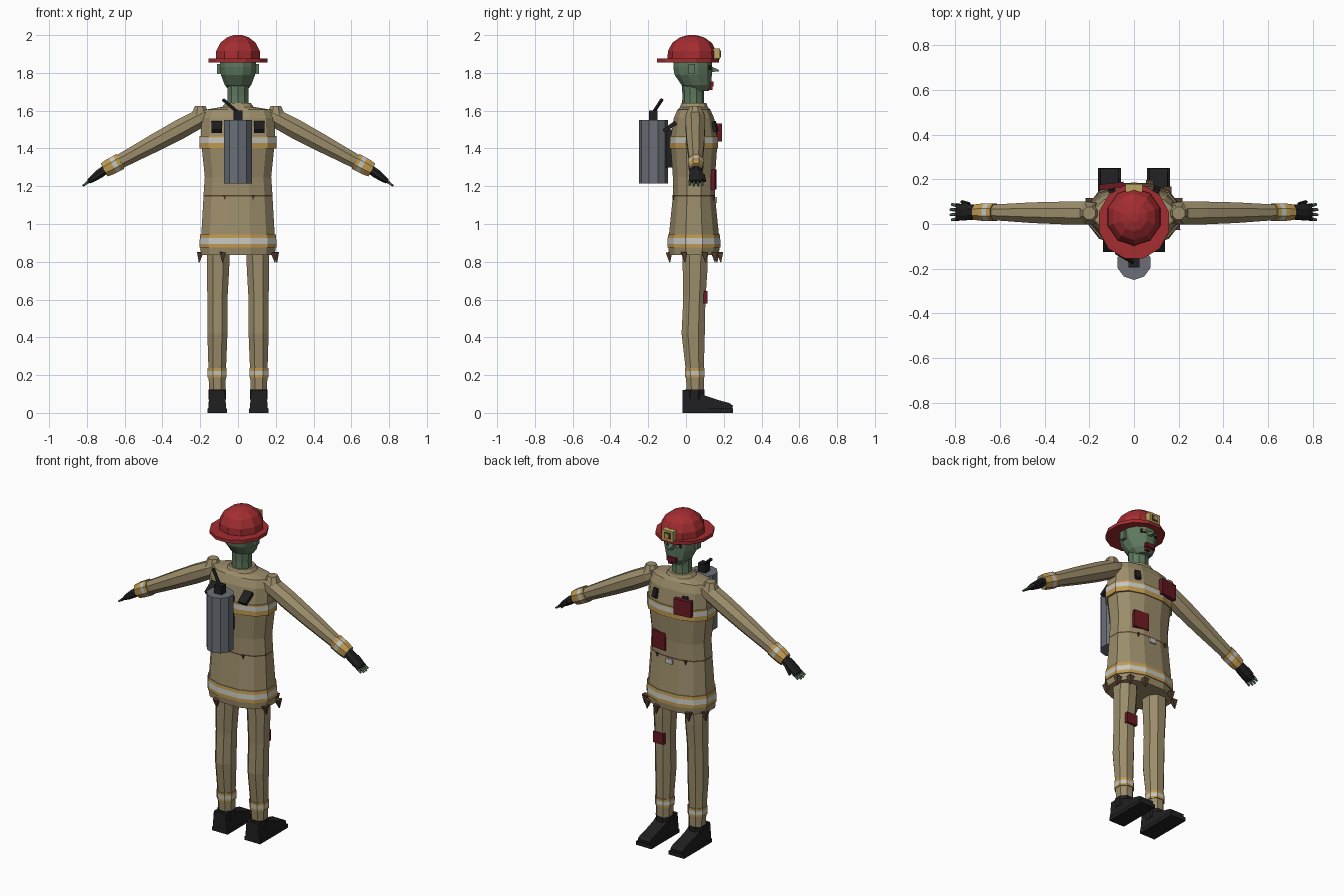
import bpy, bmesh, math
from mathutils import Vector, Matrix

cube = bpy.data.objects.get("Cube")
if cube:
    bpy.data.objects.remove(cube, do_unlink=True)


def material(name, *rgb):
    m = bpy.data.materials.new(name)
    m.use_nodes = True
    m.diffuse_color = (*rgb, 1)
    m.node_tree.nodes["Principled BSDF"].inputs["Base Color"].default_value = (*rgb, 1)
    return m


TAN = material("khaki cloth", .33, .265, .145)
SKIN = material("green skin", .115, .19, .115)
RED = material("helmet red", .37, .026, .03)
BLOOD = material("dark red", .14, .01, .015)
ORANGE = material("trim orange", .52, .32, .08)
SILVER = material("reflective silver", .56, .56, .52)
GREY = material("tank grey", .145, .16, .185)
BLACK = material("black rubber", .014, .014, .015)
BROWN = material("torn brown", .1, .05, .03)
BRASS = material("badge brass", .5, .38, .12)


def finish(name, bm, mats, matrix=None):
    if matrix:
        bm.transform(matrix)
    bmesh.ops.recalc_face_normals(bm, faces=bm.faces)
    mesh = bpy.data.meshes.new(name)
    bm.to_mesh(mesh)
    bm.free()
    for m in mats:
        mesh.materials.append(m)
    ob = bpy.data.objects.new(name, mesh)
    bpy.context.collection.objects.link(ob)
    return ob


def loft(name, rings, sides=10, mats=(TAN,), bands={}, power=1.0, matrix=None):
    """Rings are (height, x, y, x radius, y radius); bands maps ring number to material."""
    bm = bmesh.new()
    loops = []
    for z, x, y, rx, ry in rings:
        loop = []
        for i in range(sides):
            a = math.tau * (i + .5) / sides
            c, s = math.cos(a), math.sin(a)
            loop.append(bm.verts.new((x + rx * math.copysign(abs(c) ** power, c),
                                      y + ry * math.copysign(abs(s) ** power, s), z)))
        loops.append(loop)
    for k, (lo, hi) in enumerate(zip(loops, loops[1:])):
        for i in range(sides):
            j = (i + 1) % sides
            f = bm.faces.new((lo[i], lo[j], hi[j], hi[i]))
            f.material_index = bands.get(k, 0)
    bm.faces.new(loops[0])
    bm.faces.new(loops[-1])
    return finish(name, bm, mats, matrix)


def along(a, b):
    a, b = Vector(a), Vector(b)
    d = (b - a).normalized()
    y = Vector((0, 1, 0))
    y = (y - d * y.dot(d)).normalized()
    return Matrix.Translation(a) @ Matrix((y.cross(d), y, d)).transposed().to_4x4()


def rod(name, a, b, r0, r1, mat, sides=6):
    length = (Vector(b) - Vector(a)).length
    return loft(name, [(0, 0, 0, r0, r0), (length, 0, 0, r1, r1)], sides, (mat,), matrix=along(a, b))


def box(name, loc, size, mat, tilt=0, turn=0):
    bm = bmesh.new()
    bmesh.ops.create_cube(bm, size=1)
    mx = (Matrix.Translation(loc) @ Matrix.Rotation(turn, 4, 'Z') @ Matrix.Rotation(tilt, 4, 'X')
          @ Matrix.Diagonal((*size, 1)))
    return finish(name, bm, (mat,), mx)


# Coat with reflective bands
CLOTH = (TAN, ORANGE, SILVER, BROWN)
coat = [(.835, .202, .135), (.875, .204, .14), (.875, .21, .145), (.895, .21, .145),
        (.925, .208, .143), (.945, .206, .141), (.945, .2, .136), (1.145, .188, .115),
        (1.153, .188, .115), (1.25, .181, .115), (1.4, .197, .126), (1.4, .21, .132),
        (1.43, .211, .132), (1.457, .211, .131), (1.467, .21, .13), (1.467, .203, .125),
        (1.56, .198, .11), (1.605, .18, .09), (1.62, .085, .075), (1.64, .07, .068)]
loft("coat", [(z, 0, .042, rx, ry) for z, rx, ry in coat], 12, CLOTH,
     {2: 1, 3: 2, 4: 1, 7: 3, 11: 1, 12: 2, 13: 1}, .85)

# Torn hem scraps and waist tears
for x, y in ((-.08, -.09), (.2, .1), (-.2, .1), (.07, .18), (.15, .15), (-.13, .16), (.19, -.01)):
    rod("hem_scrap", (x, y, .85), (x * 1.03, y + .004, .797), .024, .003, BROWN, 4)
for x, y in ((-.07, -.066), (.08, -.066), (.09, .147), (-.1, .147)):
    rod("waist_tear", (x, y, 1.15), (x, y, 1.125), .011, .001, BROWN, 4)

# Neck, head and face
loft("neck", [(1.6, 0, .038, .062, .06), (1.68, 0, .038, .057, .057), (1.74, 0, .038, .06, .06)], 10, (SKIN,))
loft("head", [(1.705, 0, .07, .045, .052), (1.735, 0, .056, .072, .082), (1.79, 0, .038, .094, .102),
              (1.83, 0, .035, .1, .106), (1.88, 0, .035, .1, .106)], 12, (SKIN,))
rod("nose", (0, .125, 1.82), (0, .175, 1.812), .024, .005, SKIN, 4)
box("mouth", (0, .134, 1.742), (.062, .022, .026), BLOOD)
box("chin_stain", (.012, .13, 1.722), (.025, .02, .024), BLOOD)
for s in (-1, 1):
    box("ear", (s * .1, .03, 1.82), (.022, .035, .052), SKIN)
    box("eye_socket", (s * .04, .129, 1.828), (.034, .008, .022), BLACK, turn=-s * .3)
    box("eye", (s * .04, .133, 1.828), (.014, .008, .01), BRASS, turn=-s * .3)

# Helmet
loft("helmet_brim", [(1.855, 0, .01, .162, .17), (1.875, 0, .01, .162, .17)], 12, (RED,))
loft("helmet_dome", [(1.87, 0, .032, .124, .13), (1.915, 0, .032, .122, .128),
                     (1.96, 0, .032, .098, .104), (1.988, 0, .032, .06, .064),
                     (2, 0, .032, .022, .022)], 10, (RED,))
box("helmet_badge", (0, .162, 1.9), (.075, .036, .06), BRASS)
box("badge_edge", (0, .181, 1.9), (.04, .006, .036), BROWN)
box("badge_face", (0, .183, 1.9), (.026, .006, .024), BRASS)

for s in (-1, 1):
    side = "left" if s > 0 else "right"
    # Sleeve and cuff
    A, B = (s * .165, .048, 1.578), (s * .71, .053, 1.285)
    sleeve = [(0, .042, .05), (.05, .053, .056), (.16, .056, .055), (.32, .051, .05), (.52, .041, .038),
              (.52, .048, .043), (.54, .048, .043), (.565, .047, .042), (.585, .047, .041), (.617, .042, .037)]
    loft(side + "_sleeve", [(t, 0, 0, rx, ry) for t, rx, ry in sleeve], 8, CLOTH,
         {5: 1, 6: 2, 7: 1, 8: 1}, matrix=along(A, B))
    rod(side + "_shoulder_pad", (s * .2, .048, 1.58), (s * .2, .048, 1.625), .052, .03, TAN, 8)

    # Glove, bare fingers and thumb
    W, H = Vector((s * .7, .053, 1.29)), Vector((s * .79, .053, 1.225))
    loft(side + "_glove", [(0, 0, 0, .026, .032), (.04, 0, 0, .026, .038), (.085, 0, 0, .02, .04),
                           (.112, 0, 0, .013, .036)], 8, (BLACK,), matrix=along(W, H))
    d = (H - W).normalized()
    for k in range(4):
        base = H + Vector((0, (k - 1.5) * .019, 0)) - d * .012
        tip = base + d * (.055 - .007 * abs(k - 1.5)) + Vector((0, (k - 1.5) * .004, 0))
        mid = base.lerp(tip, .45)
        rod(side + "_glove_finger", base, mid, .0095, .009, BLACK)
        rod(side + "_finger", mid, tip, .008, .006, SKIN)
    thumb = W + d * .05 + Vector((0, .034, 0))
    rod(side + "_thumb", thumb, thumb + d * .038 + Vector((0, .012, -.012)), .012, .008, BLACK)

    # Trouser leg with ankle band
    leg = [(.1, .11, .05, .045, .048), (.188, .11, .047, .049, .051), (.188, .11, .047, .054, .056),
           (.2, .11, .047, .054, .056), (.222, .11, .046, .054, .056), (.237, .11, .046, .054, .056),
           (.237, .11, .046, .05, .052), (.42, .109, .038, .057, .066), (.6, .109, .044, .057, .063),
           (.75, .106, .048, .063, .07), (.9, .103, .048, .066, .074)]
    loft(side + "_trouser_leg", [(z, s * x, y, rx, ry) for z, x, y, rx, ry in leg], 8, CLOTH,
         {2: 1, 3: 2, 4: 1}, .9)

    # Boot: profile swept across its width, then narrowed at heel and toe
    profile = [(-.018, .02), (-.018, .12), (.02, .122), (.07, .112), (.1, .092), (.17, .068),
               (.23, .052), (.248, .038), (.246, .02)]
    bm = bmesh.new()
    rows = [[bm.verts.new((s * .11 + e * (.048 if z < .06 else .04) * (.85 if y > .22 else 1), y, z))
             for y, z in profile] for e in (-1, 1)]
    bm.faces.new(rows[0])
    bm.faces.new(rows[1])
    for i in range(len(profile)):
        j = (i + 1) % len(profile)
        bm.faces.new((rows[0][i], rows[0][j], rows[1][j], rows[1][i]))
    finish(side + "_boot", bm, (BLACK,))
    box(side + "_boot_sole", (s * .11, .116, .011), (.104, .268, .022), BLACK)
    loft(side + "_boot_cuff", [(.07, s * .11, .046, .05, .055), (.125, s * .11, .046, .051, .055)],
         8, (BLACK,))

    # Harness clips on back and chest
    box(side + "_back_clip", (s * .112, -.086, 1.514), (.054, .08, .022), BLACK, tilt=.6)
    box(side + "_chest_clip", (s * .1, .152, 1.515), (.032, .02, .055), BLACK, tilt=.3, turn=-s * .3)

# Air tank with valve and lever
loft("air_tank", [(1.215, 0, -.173, .077, .077), (1.55, 0, -.173, .077, .077)], 10, (GREY,))
box("tank_valve", (0, -.173, 1.575), (.05, .045, .052), BLACK)
rod("valve_lever", (0, -.173, 1.59), (-.078, -.128, 1.658), .01, .01, BLACK)
box("tank_bracket", (0, -.09, 1.4), (.06, .03, .2), BLACK)

# Dark red stains and pale tag on the chest side
box("chest_stain", (-.1, .17, 1.485), (.11, .026, .095), BLOOD, turn=.12)
box("belly_stain", (.075, .146, 1.235), (.095, .024, .105), BLOOD, turn=-.1)
box("knee_stain", (.108, .104, .612), (.07, .022, .065), BLOOD)
box("pale_tag", (0, .158, 1.127), (.042, .014, .03), SILVER)
